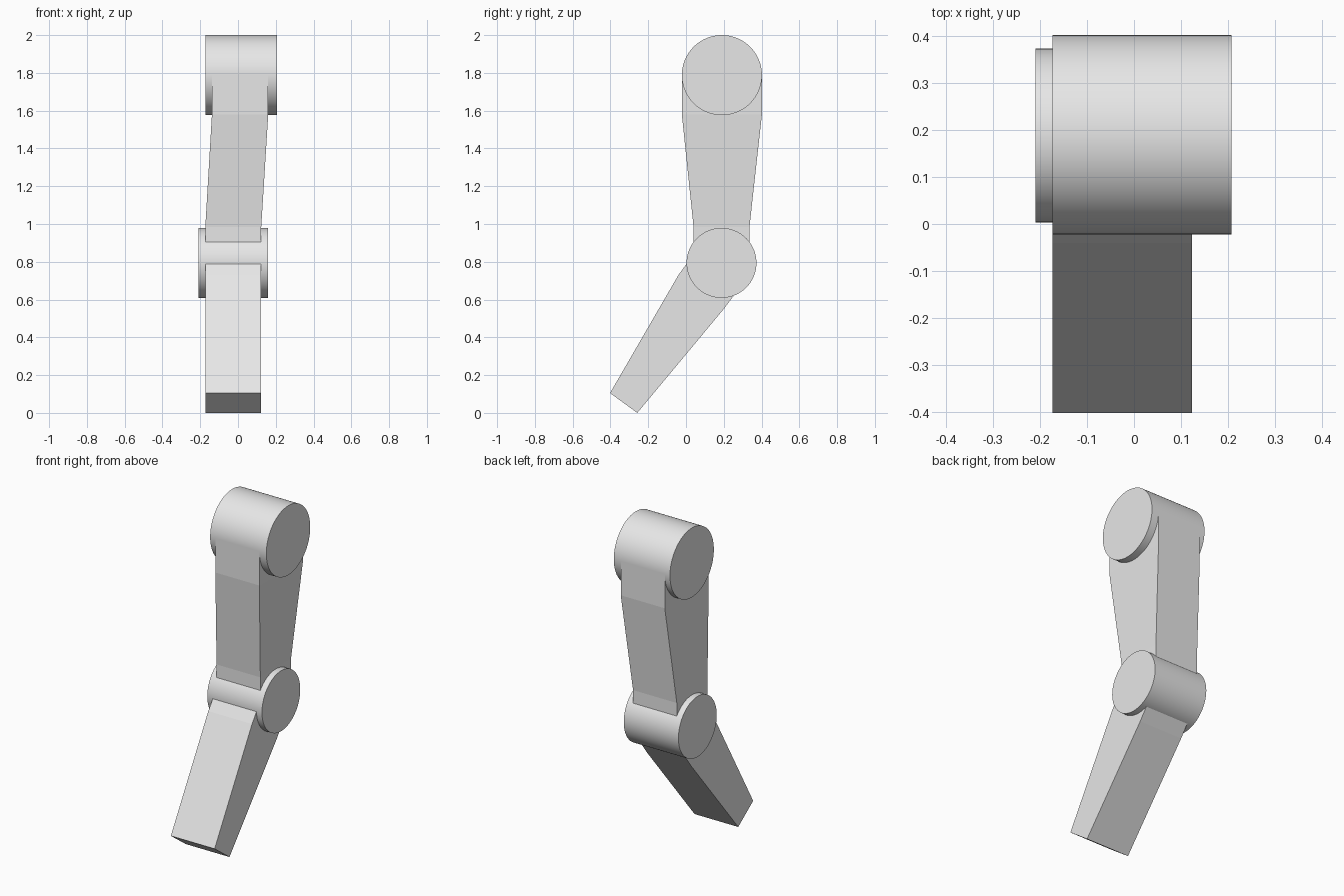
import bpy, bmesh, math
from mathutils import Matrix

cube = bpy.data.objects.get("Cube")
if cube:
    bpy.data.objects.remove(cube, do_unlink=True)

grey = bpy.data.materials.new("light_grey")
grey.use_nodes = True
grey.diffuse_color = (0.8, 0.8, 0.8, 1)
grey.node_tree.nodes["Principled BSDF"].inputs["Base Color"].default_value = (0.8, 0.8, 0.8, 1)


def finish(name, bm):
    bmesh.ops.recalc_face_normals(bm, faces=bm.faces)
    mesh = bpy.data.meshes.new(name)
    bm.to_mesh(mesh)
    bm.free()
    mesh.materials.append(grey)
    obj = bpy.data.objects.new(name, mesh)
    bpy.context.collection.objects.link(obj)
    return obj


def joint(name, x0, x1, y, z, radius):
    """Round hinge lying along x, smooth around its rim."""
    bm = bmesh.new()
    place = Matrix.Translation(((x0 + x1) / 2, y, z)) @ Matrix.Rotation(math.pi / 2, 4, "Y")
    bmesh.ops.create_cone(bm, cap_ends=True, segments=96, radius1=radius,
                          radius2=radius, depth=x1 - x0, matrix=place)
    for face in bm.faces:
        face.smooth = len(face.verts) == 4
    for edge in bm.edges:
        edge.smooth = all(f.smooth for f in edge.link_faces)
    return finish(name, bm)


def limb(name, sections):
    """Four-sided limb lofted through (x0, x1, front yz, back yz) sections."""
    bm = bmesh.new()
    rings = []
    for x0, x1, front, back in sections:
        corners = [(x0, *front), (x1, *front), (x1, *back), (x0, *back)]
        rings.append([bm.verts.new(c) for c in corners])
    for a, b in zip(rings, rings[1:]):
        for i in range(4):
            j = (i + 1) % 4
            bm.faces.new((a[i], a[j], b[j], b[i]))
    bm.faces.new(rings[0])
    bm.faces.new(rings[-1])
    return finish(name, bm)


# Hinges at the top and the middle
joint("upper_joint", -0.173, 0.207, 0.19, 1.788, 0.212)
joint("middle_joint", -0.21, 0.16, 0.188, 0.794, 0.185)

# Tapered upper limb, leaning slightly sideways
limb("upper_limb", [
    (-0.138, 0.16, (-0.022, 1.788), (0.402, 1.788)),
    (-0.138, 0.16, (-0.022, 1.58), (0.402, 1.58)),
    (-0.173, 0.123, (0.04, 0.985), (0.336, 0.985)),
    (-0.173, 0.123, (0.04, 0.8), (0.336, 0.8)),
])

# Lower limb, angled forward to a square-cut end
limb("lower_limb", [
    (-0.173, 0.123, (0.03, 0.826), (0.275, 0.65)),
    (-0.173, 0.123, (-0.04, 0.73), (0.2, 0.55)),
    (-0.173, 0.123, (-0.402, 0.105), (-0.258, 0.0)),
])
